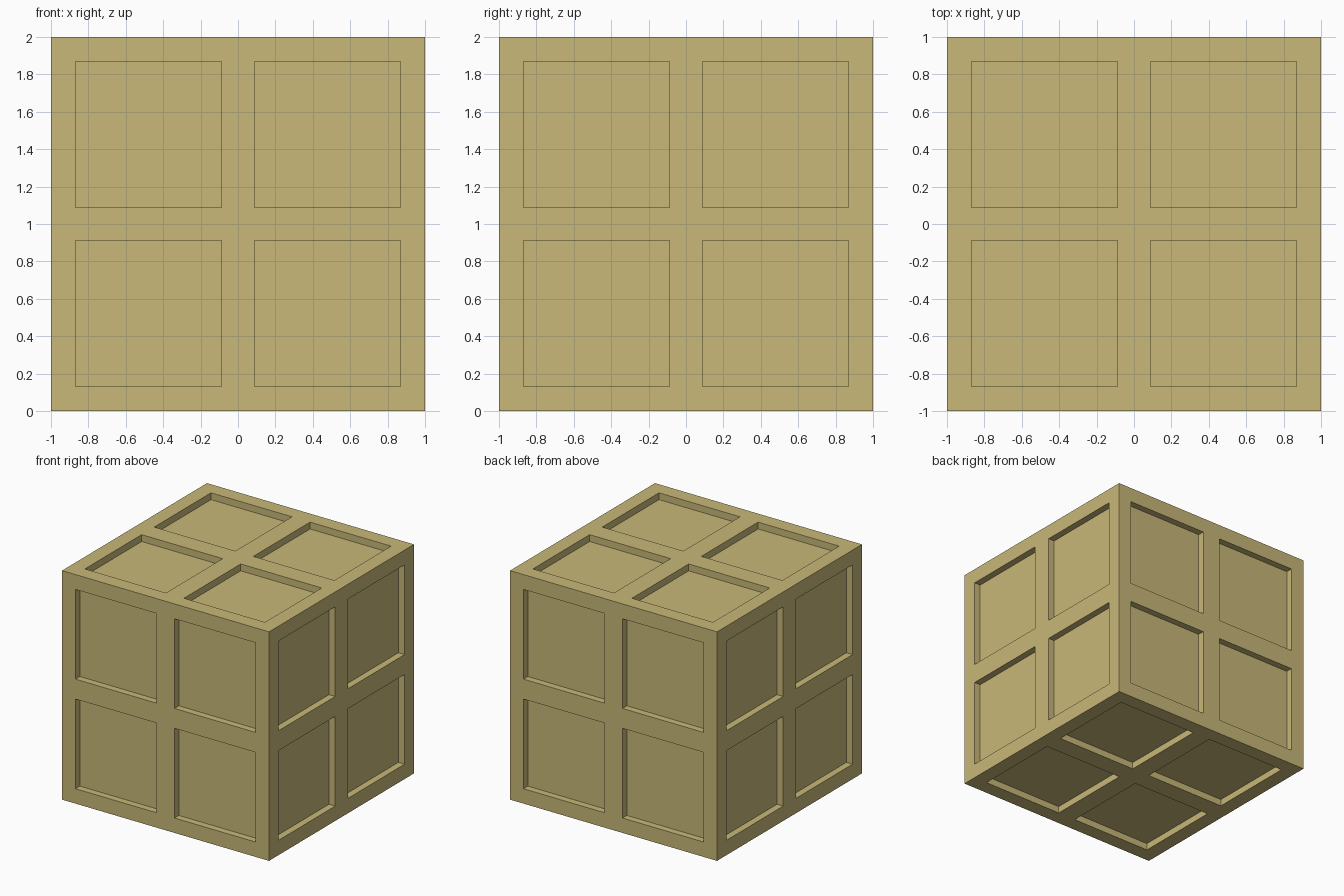
import bpy, bmesh
from math import pi
from mathutils import Matrix, Vector

if "Cube" in bpy.data.objects:
    bpy.data.objects.remove(bpy.data.objects["Cube"])

CUTS = [-1, -0.87, -0.087, 0.087, 0.87, 1]   # frame and panel lines across a side
DEPTH = 0.06                                 # panel recess


def add_side(bm, turn):
    """One square side with a 2 x 2 set of recessed panels, turned into place."""
    grid = [[bm.verts.new((x, y, 1)) for y in CUTS] for x in CUTS]
    panels = []
    for i in range(5):
        for j in range(5):
            face = bm.faces.new((grid[i][j], grid[i + 1][j],
                                 grid[i + 1][j + 1], grid[i][j + 1]))
            if i in (1, 3) and j in (1, 3):
                panels.append(face)
    sunk = bmesh.ops.extrude_discrete_faces(bm, faces=panels)["faces"]
    inner = {v for f in sunk for v in f.verts}
    bmesh.ops.translate(bm, verts=list(inner), vec=(0, 0, -DEPTH))
    verts = [v for row in grid for v in row] + list(inner)
    bmesh.ops.transform(bm, matrix=turn, verts=verts)


# Six identical sides welded into a closed crate
bm = bmesh.new()
for k in range(4):
    add_side(bm, Matrix.Rotation(k * pi / 2, 4, 'X'))
for s in (1, -1):
    add_side(bm, Matrix.Rotation(s * pi / 2, 4, 'Y'))
bmesh.ops.remove_doubles(bm, verts=bm.verts[:], dist=0.001)
bmesh.ops.recalc_face_normals(bm, faces=bm.faces[:])
bmesh.ops.translate(bm, verts=bm.verts[:], vec=Vector((0, 0, 1)))

mesh = bpy.data.meshes.new("panelled_crate")
bm.to_mesh(mesh)
bm.free()
crate = bpy.data.objects.new("panelled_crate", mesh)
bpy.context.collection.objects.link(crate)

# Straw-coloured wood
wood = bpy.data.materials.new("pale_wood")
wood.diffuse_color = (0.58, 0.48, 0.19, 1)
wood.use_nodes = True
wood.node_tree.nodes["Principled BSDF"].inputs["Base Color"].default_value = wood.diffuse_color
mesh.materials.append(wood)
